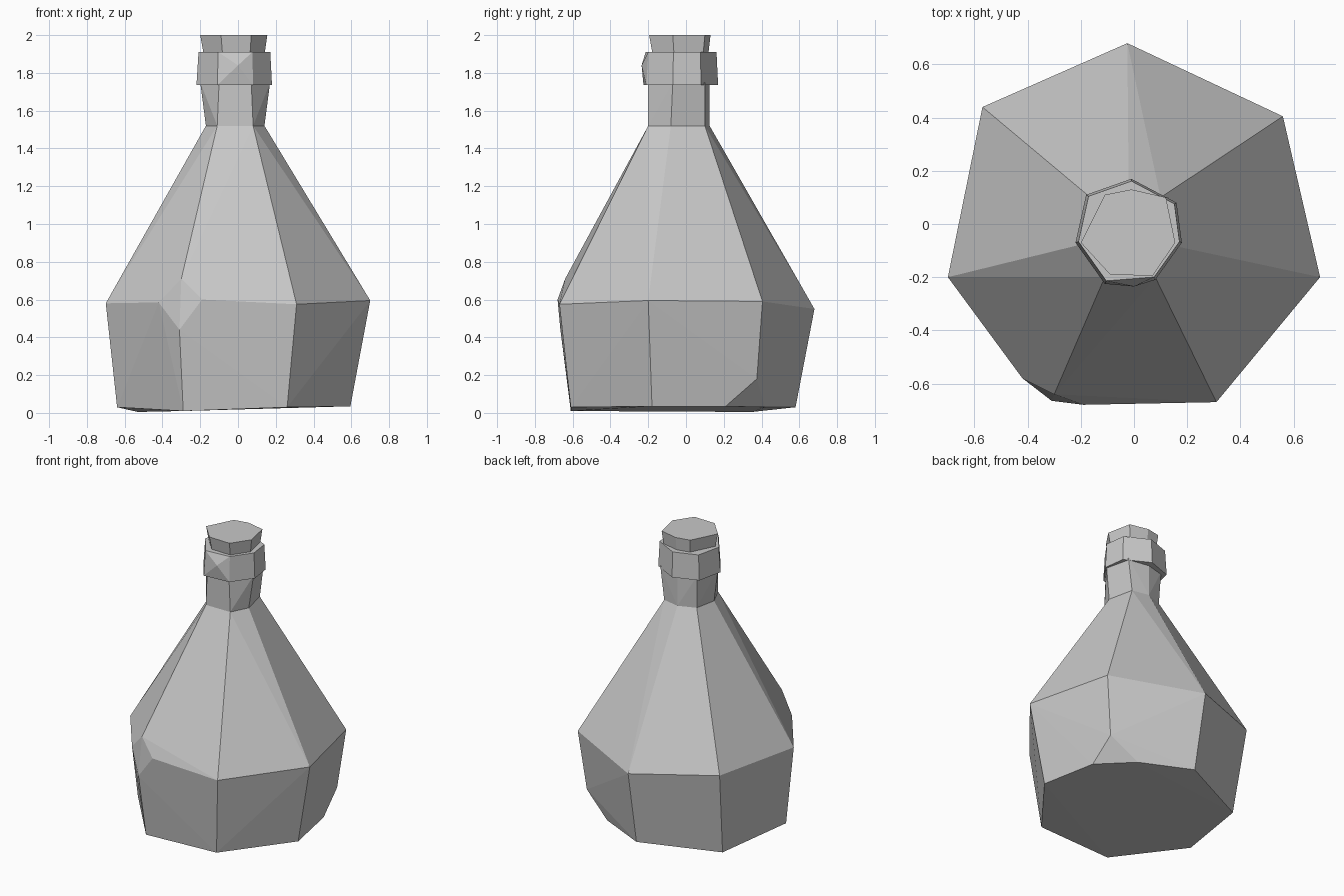
import bpy
import bmesh
from math import radians

cube = bpy.data.objects.get("Cube")
if cube:
    bpy.data.objects.remove(cube, do_unlink=True)

GREY = (0.58, 0.58, 0.58, 1.0)
stone_grey = bpy.data.materials.new("stone_grey")
stone_grey.use_nodes = True
stone_grey.diffuse_color = GREY
shader = next(n for n in stone_grey.node_tree.nodes if n.type == "BSDF_PRINCIPLED")
shader.inputs["Base Color"].default_value = GREY


def ring(outline, height):
    """Lift a flat outline to one height."""
    return [(x, y, height) for x, y in outline]


def faceted_solid(name, points):
    """Wrap a convex flat-shaded solid around its corner points."""
    mesh = bpy.data.meshes.new(name)
    bm = bmesh.new()
    for point in points:
        bm.verts.new(point)
    hull = bmesh.ops.convex_hull(bm, input=bm.verts[:])
    leftover = {g for g in hull["geom_interior"] + hull["geom_unused"]
                if isinstance(g, bmesh.types.BMVert)}
    bmesh.ops.delete(bm, geom=list(leftover), context="VERTS")
    bmesh.ops.dissolve_limit(bm, angle_limit=radians(1),
                             verts=bm.verts[:], edges=bm.edges[:])
    bmesh.ops.recalc_face_normals(bm, faces=bm.faces[:])
    bm.to_mesh(mesh)
    bm.free()
    mesh.materials.append(stone_grey)
    obj = bpy.data.objects.new(name, mesh)
    bpy.context.collection.objects.link(obj)
    return obj


# Seven-sided outlines, running from the back corner clockwise
neck_foot = [(-.02, .125), (.1, .1), (.14, -.08), (.08, -.2),
             (-.11, -.2), (-.17, -.07), (-.14, .08)]
neck_head = [(-.02, .125), (.13, .1), (.17, -.07), (.07, -.2),
             (-.1, -.2), (-.2, -.07), (-.15, .09)]
lip_outline = [(-.01, .17), (.16, .08), (.18, -.07), (.08, -.21),
               (-.11, -.225), (-.22, -.07), (-.18, .11)]
stopper_outline = [(-.01, .13), (.12, .1), (.155, -.07), (.07, -.195),
                   (-.09, -.19), (-.2, -.07), (-.11, .11)]

# Body: slightly uneven base, wide shoulder and tapering top
base = [(-.02, .58, .03), (.595, -.18, .035), (.26, -.61, .03),
        (-.29, -.61, .01), (-.64, -.2, .03), (-.53, .35, .005)]
shoulder = [(-.025, .68, .55), (.56, .405, .59), (.7, -.2, .595),
            (.31, -.67, .575), (-.7, -.2, .58), (-.57, .44, .59)]
# Broken corners replace one base corner and one shoulder corner
base_chip = [(.51, .375, .18), (.52, .21, .035), (.32, .42, .03)]
shoulder_chip = [(-.42, -.58, .585), (-.3, -.64, .71),
                 (-.19, -.68, .6), (-.31, -.665, .44)]
faceted_solid("bottle_body", base + shoulder + base_chip + shoulder_chip
              + ring(neck_foot, 1.52))

# Neck widens a little towards the lip
faceted_solid("bottle_neck", ring(neck_foot, 1.52) + ring(neck_head, 1.75))

# Lip has a dented, uneven rim and a small ridge on the front
lip_top = [(x * .95, y * .95, 1.91) for x, y in lip_outline]
lip_bottom = [(x, y, 1.735) for x, y in lip_outline]
faceted_solid("bottle_lip", lip_top + lip_bottom + [(0, -.235, 1.84)])

# Stopper flares towards its flat top
stopper_foot = [(x * .9, y * .9) for x, y in stopper_outline]
faceted_solid("stopper", ring(stopper_foot, 1.89) + ring(stopper_outline, 2))
